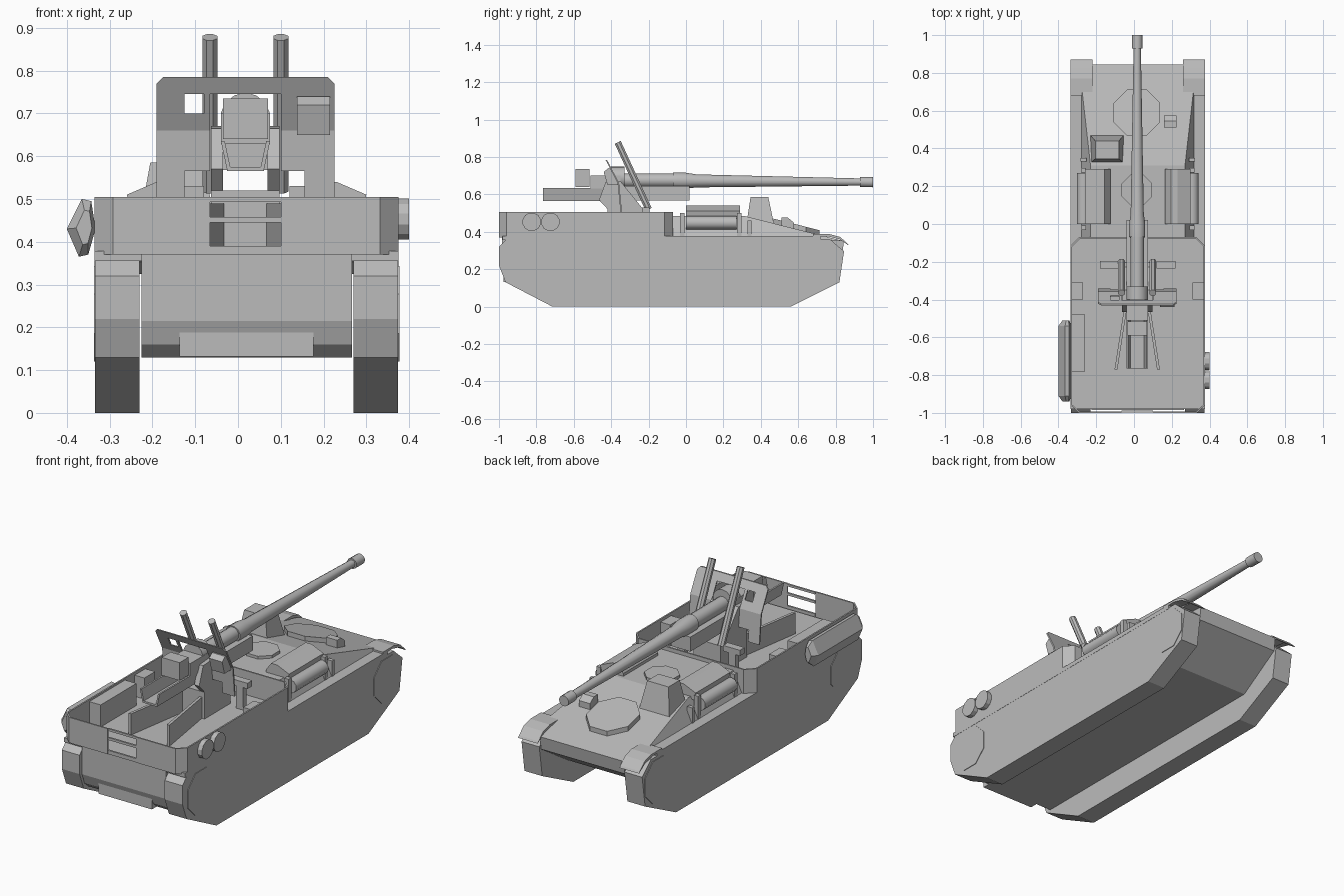
import bpy, bmesh, math
from mathutils import Vector

if "Cube" in bpy.data.objects:
    bpy.data.objects.remove(bpy.data.objects["Cube"])

CX = 0.02      # hull centre line
GX = 0.017     # gun centre line
parts = {}


def mesh(name):
    return parts.setdefault(name, bmesh.new())


def prism(name, pts, axis, a, b, end=None):
    """Extrude a 2D outline along an axis; end gives an optional second outline."""
    bm = mesh(name)

    def place(p, d):
        return {'x': (d, p[0], p[1]), 'y': (p[0], d, p[1]), 'z': (p[0], p[1], d)}[axis]
    lo = [bm.verts.new(place(p, a)) for p in pts]
    hi = [bm.verts.new(place(p, b)) for p in (end or pts)]
    bm.faces.new(lo)
    bm.faces.new(hi[::-1])
    for i in range(len(pts)):
        j = (i + 1) % len(pts)
        bm.faces.new((lo[j], lo[i], hi[i], hi[j]))
    return lo + hi


def box(name, x0, x1, y0, y1, z0, z1):
    return prism(name, [(x0, y0), (x1, y0), (x1, y1), (x0, y1)], 'z', z0, z1)


def tube(name, stations, n=12):
    """Round body through (point, radius) stations."""
    bm = mesh(name)
    d = Vector(stations[-1][0]) - Vector(stations[0][0])
    q = d.to_track_quat('Z', 'Y')
    rings = []
    for p, r in stations:
        rings.append([bm.verts.new(Vector(p) + q @ Vector((
            r * math.cos((k + .5) * math.tau / n), r * math.sin((k + .5) * math.tau / n), 0)))
            for k in range(n)])
    for r0, r1 in zip(rings, rings[1:]):
        for k in range(n):
            m = (k + 1) % n
            bm.faces.new((r0[k], r0[m], r1[m], r1[k]))
    bm.faces.new(rings[0][::-1])
    bm.faces.new(rings[-1])


def ngon(cx, cy, r, n=8):
    return [(cx + r * math.cos((k + .5) * math.tau / n),
             cy + r * math.sin((k + .5) * math.tau / n)) for k in range(n)]


# Tracks with flush wheel discs, and curved front fenders
track = [(-1, .22), (-.965, .13), (-.715, 0), (.56, 0), (.82, .13), (.845, .295),
         (.77, .36), (-.96, .36), (-1, .32)]
fender = [(.68, .375), (.76, .375), (.82, .36), (.872, .325), (.865, .335), (.825, .372),
          (.77, .387), (.68, .387)]
for s, side in ((-1, 'left'), (1, 'right')):
    prism(side + '_track', track, 'x', CX + s * .25, CX + s * .354)
    for y in (-.847, .713):
        prism(side + '_wheel_discs', ngon(y, .232, .121), 'x', CX + s * .352, CX + s * .357)
    prism(side + '_fender', fender, 'x', CX + s * .24, CX + s * .355)

# Lower hull and full-width side shelf
prism('lower_hull', [(-.985, .37), (-.985, .215), (-.965, .16), (-.93, .13), (.6, .13),
                     (.835, .28), (.845, .35), (.7, .38)], 'x', CX - .246, CX + .246)
box('rear_lower_plate', CX - .157, CX + .157, -.975, -.90, .132, .215)
box('side_shelf', CX - .355, CX + .355, -.98, .72, .355, .378)

# Upper front hull with sloping sides
for v in prism('upper_hull', [(-.07, .37), (-.07, .485), (.31, .485), (.845, .35), (.7, .36)],
               'x', CX - 1, CX + 1):
    v.co.x = CX + math.copysign(.25 + (.485 - v.co.z) * .45, v.co.x - CX)

# Open fighting compartment, with a gap in the rear wall closed by slats
outer = [(.10, -1), (.332, -1), (.375, -.96), (.375, -.115), (.33, -.07),
         (-.29, -.07), (-.335, -.115), (-.335, -.96), (-.292, -1), (-.065, -1)]
t = .008
inner = [(.10, -1 + t), (.329, -1 + t), (.375 - t, -.957), (.375 - t, -.118), (.327, -.07 - t),
         (-.287, -.07 - t), (-.335 + t, -.118), (-.335 + t, -.957), (-.289, -1 + t),
         (-.065, -1 + t)]
prism('compartment_walls', outer + inner[::-1], 'z', .37, .505)
for z0, z1 in ((.37, .39), (.445, .458), (.493, .505)):
    box('rear_slats', -.065, .10, -.998, -.988, z0, z1)

# Compartment fittings
box('side_locker', -.33, -.26, -.78, -.48, .378, .495)
for s in (-1, 1):
    xa, xb = sorted((CX + s * .353, CX + s * .29))
    box('wall_brackets', xa, xb, -.40, -.31, .378, .49)
    xa, xb = sorted((CX + s * .10, CX + s * .20))
    box('crew_seats', xa, xb, -.235, -.195, .50, .53)
    box('crew_seats', (xa + xb) / 2 - .02, (xa + xb) / 2 + .02, -.23, -.2, .37, .50)
    # Low rails spreading to the rear
    a, b = GX + s * .12, GX + s * .065
    prism('floor_rails', [(a, -.77), (a - s * .015, -.77), (b - s * .015, -.42), (b, -.42)],
          'z', .375, .49)

# Side stowage: two discs on the right, a long bundle on the left
for y in (-.825, -.725):
    prism('side_discs', ngon(y, .453, .05, 12), 'x', .372, .40)
bundle = [(-.365, .50), (-.343, .495), (-.333, .43), (-.35, .37), (-.372, .365), (-.40, .43)]
small = [(-.352 + (x + .352) * .55, .435 + (z - .435) * .6) for x, z in bundle]
prism('side_bundle', bundle, 'y', -.91, -.54)
prism('side_bundle', small, 'y', -.94, -.91, bundle)
prism('side_bundle', bundle, 'y', -.54, -.51, small)

# Engine humps and long canisters beside the deck
for s, side in ((-1, 'left'), (1, 'right')):
    hump = [(CX + s * x, z) for x, z in ((.145, .48), (.145, .50), (.175, .54), (.21, .54),
                                         (.28, .51), (.27, .47))]
    prism(side + '_engine_cover', hump, 'y', 0, .29)
    x = CX + s * .287
    tube(side + '_canister', [((x, -.0, .448), .036), ((x, .27, .448), .036)], 10)
    for y in (-.02, .285):
        box(side + '_canister_brackets', x - .012, x + .012, y - .012, y + .012, .375, .50)
    box(side + '_fender_fitting', x - .015, x + .015, .33, .35, .375, .46)

# Cab hood, hatches and headlamp
prism('driver_hood', [(-.235, .32), (-.05, .32), (-.05, .475), (-.235, .475)], 'z', .42, .585,
      [(-.205, .345), (-.08, .345), (-.08, .44), (-.205, .44)])
for v in prism('front_hatch', ngon(.015, .59, .133), 'z', -.01, .025):
    v.co.z += .485 - (v.co.y - .31) * .252
prism('deck_hatch', ngon(.015, .18, .088), 'z', .48, .50)
prism('headlamp', [(.51, .42), (.51, .475), (.545, .475), (.575, .45), (.575, .40)], 'x', .16, .225)

# Barrel with collar and muzzle
tube('barrel', [((GX, -.36, .675), .037), ((GX, -.07, .675), .037), ((GX, -.07, .674), .044),
                ((GX, .0, .673), .044), ((GX, .055, .672), .036), ((GX, .93, .666), .02),
                ((GX, .93, .666), .028), ((GX, 1, .665), .028)], 12)

# Breech, cradle and loading trough
box('breech', -.04, .075, -.51, -.35, .63, .70)
box('breech_ring', -.035, .07, -.59, -.515, .64, .735)
tube('breech_collar', [((GX, -.40, .69), .058), ((GX, -.33, .69), .058)], 14)
box('cradle', -.04, .073, -.36, .02, .568, .645)
prism('loading_trough', [(-.04, .635), (-.025, .565), (.06, .565), (.075, .635), (.066, .635),
                         (.053, .575), (-.018, .575), (-.031, .635)], 'y', -.765, -.42)

# Mount cheeks, pedestal and tilted balance cylinders
cheek = [(-.43, .665), (-.35, .67), (-.22, .51), (-.40, .50), (-.465, .57)]
for s in (-1, 1):
    prism('mount_cheeks', cheek, 'x', GX + s * .052, GX + s * .08)
    x = GX + s * .083
    tube('balance_cylinders', [((x, -.365, .878), .019), ((x, -.20, .52), .019)], 8)
box('mount_base', GX - .08, GX + .08, -.42, -.20, .37, .52)


# Gun shield, bent back at the top, with sight hole and central slot
def shield(x0, x1, z0, z1):
    def y(z):
        return -.35 - .1 * (z - .505) if z < .66 else -.3655 - .52 * (z - .66)
    zs = [z0] + [z for z in (.66,) if z0 < z < z1] + [z1]
    pts = [(y(z), z) for z in zs]
    return prism('gun_shield', pts + [(a + .008, z) for a, z in pts[::-1]], 'x', x0, x1)


for p in ((-.19, -.125, .505, .745), (-.125, -.08, .565, .70), (-.08, -.065, .565, .745),
          (.10, .155, .565, .745), (.155, .225, .505, .745), (-.19, .225, .745, .77)):
    shield(*p)
for v in shield(-.19, .225, .77, .785):
    if v.co.z > .78:
        v.co.x -= math.copysign(.015, v.co.x)
prism('sight_box', [(-.415, .74), (-.44, .72), (-.42, .65), (-.36, .65), (-.40, .74)],
      'x', .138, .215)

# Turn every part into an object
grey = bpy.data.materials.new('plain_grey')
grey.diffuse_color = (.5, .5, .5, 1)
grey.use_nodes = True
grey.node_tree.nodes["Principled BSDF"].inputs["Base Color"].default_value = grey.diffuse_color
smooth = ('barrel', 'left_canister', 'right_canister', 'balance_cylinders', 'breech_collar')
for name, bm in parts.items():
    bmesh.ops.recalc_face_normals(bm, faces=bm.faces)
    me = bpy.data.meshes.new(name)
    bm.to_mesh(me)
    bm.free()
    me.materials.append(grey)
    ob = bpy.data.objects.new(name, me)
    bpy.context.collection.objects.link(ob)
    if name in smooth:
        bpy.ops.object.select_all(action='DESELECT')
        ob.select_set(True)
        bpy.context.view_layer.objects.active = ob
        bpy.ops.object.shade_smooth_by_angle(angle=math.radians(40))
